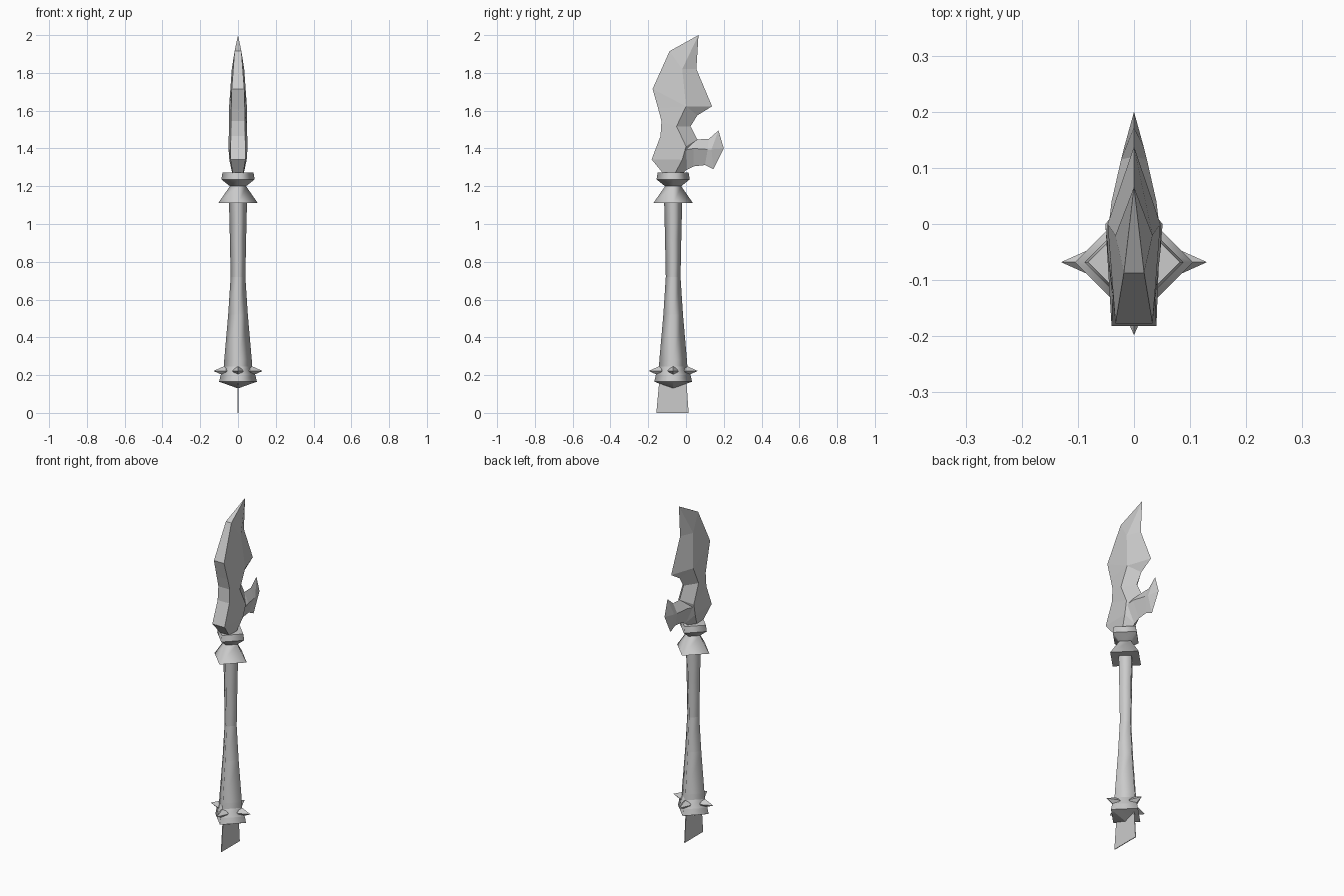
import bpy, bmesh
from math import cos, sin, pi
from mathutils import Vector, Matrix

cube = bpy.data.objects.get("Cube")
if cube:
    bpy.data.objects.remove(cube, do_unlink=True)

AXIS_Y = -0.068  # centre line of the shaft

metal = bpy.data.materials.new("grey_metal")
metal.use_nodes = True
metal.diffuse_color = (0.6, 0.6, 0.6, 1)
metal.node_tree.nodes["Principled BSDF"].inputs["Base Color"].default_value = (0.6, 0.6, 0.6, 1)


def finish(name, bm, smooth=False):
    """Clean the mesh, shade it and add it to the scene."""
    bmesh.ops.remove_doubles(bm, verts=bm.verts, dist=0.0005)
    bmesh.ops.recalc_face_normals(bm, faces=bm.faces)
    for face in bm.faces:
        face.smooth = smooth
    for edge in bm.edges:  # horizontal rings stay crisp
        a, b = edge.verts
        edge.smooth = abs(a.co.z - b.co.z) > 0.001
    mesh = bpy.data.meshes.new(name)
    bm.to_mesh(mesh)
    bm.free()
    mesh.materials.append(metal)
    obj = bpy.data.objects.new(name, mesh)
    bpy.context.collection.objects.link(obj)
    return obj


def loft(name, sections, smooth=False):
    """Skin closed cross-sections that share one point count."""
    bm = bmesh.new()
    rows = [[bm.verts.new(p) for p in s] for s in sections]
    count = len(rows[0])
    for low, high in zip(rows, rows[1:]):
        for i in range(count):
            j = (i + 1) % count
            bm.faces.new((low[i], low[j], high[j], high[i]))
    bm.faces.new(rows[0])
    bm.faces.new(rows[-1])
    return finish(name, bm, smooth)


def square_turning(name, profile):
    """Four-sided turned part from (radius, height) pairs."""
    return loft(name, [[(r * cos(k * pi / 2), AXIS_Y + r * sin(k * pi / 2), z)
                        for k in range(4)] for r, z in profile], smooth=True)


# Shaft, collar and pommel
square_turning("shaft", [(0.077, 0.22), (0.073, 0.28), (0.052, 0.52),
                         (0.039, 0.72), (0.043, 0.92), (0.048, 1.13)])
square_turning("collar", [(0.105, 1.11), (0.043, 1.2), (0.088, 1.236), (0.082, 1.272)])
square_turning("pommel", [(0.001, 0.13), (0.1, 0.165), (0.092, 0.2), (0.074, 0.25)])

# Four pyramid studs round the pommel
for k, side in enumerate(("left", "back", "right", "front")):
    bm = bmesh.new()
    half = 0.03
    base = [bm.verts.new(p) for p in
            ((0.063, half, 0), (0.063, 0, half), (0.063, -half, 0), (0.063, 0, -half))]
    for x in (0.13, 0.02):
        tip = bm.verts.new((x, 0, 0))
        for i in range(4):
            bm.faces.new((base[i], base[(i + 1) % 4], tip))
    place = Matrix.Translation((0, AXIS_Y, 0.222)) @ Matrix.Rotation(k * pi / 2, 4, "Z")
    bmesh.ops.transform(bm, matrix=place, verts=bm.verts)
    finish(side + "_stud", bm)

# Thin tang plate below the pommel
loft("tang_plate", [[(x, y, z) for x, y in
                     ((-0.002, y0), (0.002, y0), (0.002, y1), (-0.002, y1))]
                    for z, y0, y1 in ((0, -0.157, 0.014), (0.155, -0.143, 0.003))])


# Blade: each station is spine (y, z, half width), ridge (y, z, half width), edge (y, z)
def blade_section(spine, ridge, edge):
    (sy, sz, sw), (ry, rz, rw), (ey, ez) = spine, ridge, edge
    return [(-sw, sy, sz), (-rw, ry, rz), (0, ey, ez), (rw, ry, rz), (sw, sy, sz)]


tip = (0.066, 2.0, 0)
blade = [
    ((-0.119, 1.265, 0.027), (-0.06, 1.265, 0.03), (-0.02, 1.265)),
    ((-0.182, 1.342, 0.04), (-0.02, 1.34, 0.046), (0.005, 1.29)),
    ((-0.135, 1.465, 0.038), (0, 1.411, 0.051), (0.06, 1.448)),
    ((-0.13, 1.545, 0.037), (-0.05, 1.517, 0.047), (0.024, 1.517)),
    ((-0.147, 1.61, 0.036), (0, 1.623, 0.047), (0.06, 1.575)),
    ((-0.177, 1.715, 0.033), (0, 1.623, 0.047), (0.138, 1.623)),
    ((-0.087, 1.915, 0.018), (-0.02, 1.82, 0.033), (0.055, 1.82)),
    (tip, tip, tip[:2]),
]
loft("blade", [blade_section(*s) for s in blade])

# Back hook: stations of lower edge (y, z), ridge (y, z, half width), upper edge (y, z)
hook = [
    ((-0.02, 1.275), (-0.01, 1.39, 0.046), (0.0, 1.46)),
    ((0.04, 1.305), (0.04, 1.4, 0.04), (0.06, 1.448)),
    ((0.1, 1.312), (0.115, 1.395, 0.023), (0.12, 1.45)),
    ((0.145, 1.29), (0.135, 1.395, 0.018), (0.172, 1.495)),
    ((0.2, 1.4), (0.2, 1.4, 0), (0.2, 1.4)),
]
loft("back_hook", [[(0, *low), (-w, y, z), (0, *top), (w, y, z)]
                   for low, (y, z, w), top in hook])
